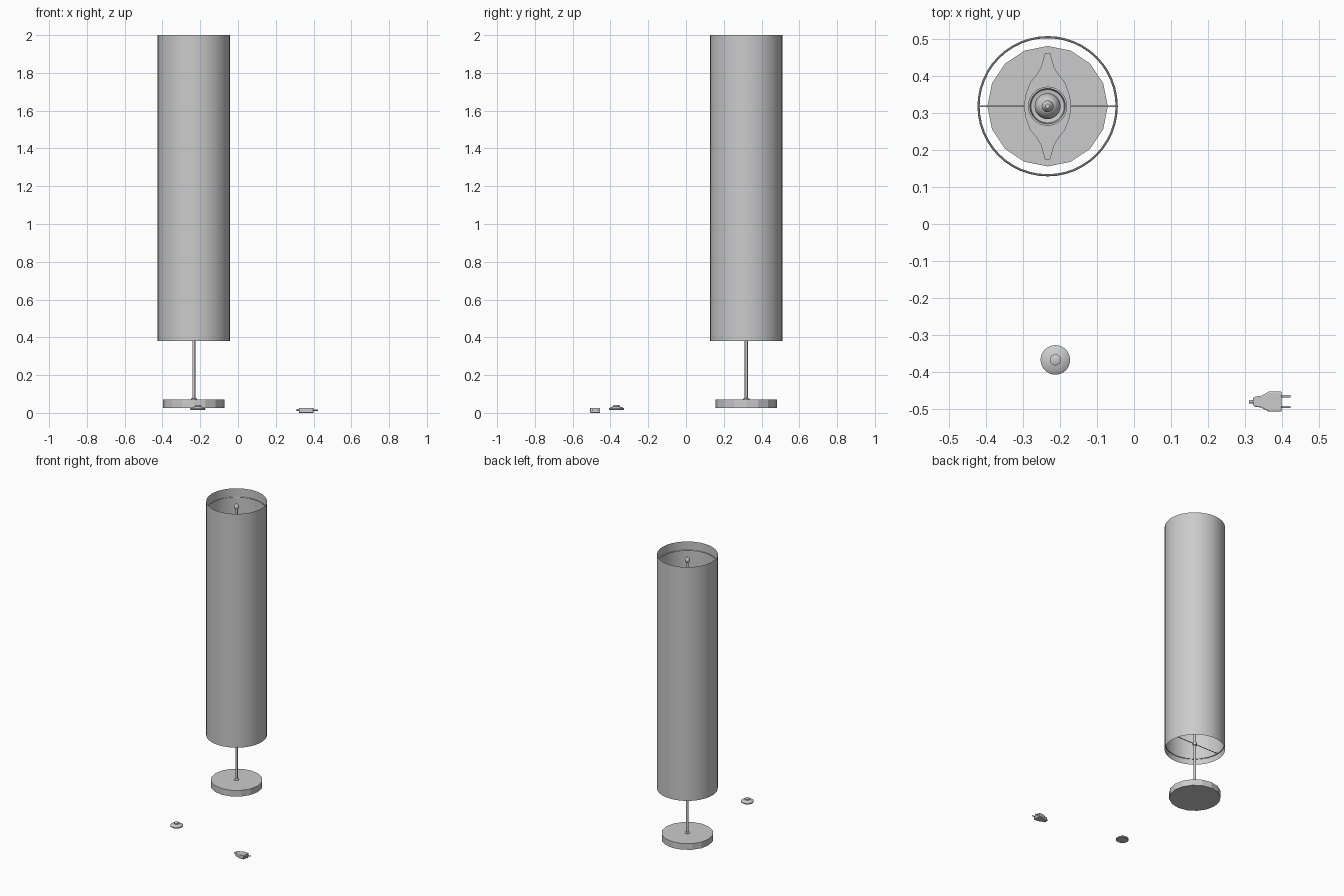
import bpy, bmesh, math
from mathutils import Vector

if "Cube" in bpy.data.objects:
    bpy.data.objects.remove(bpy.data.objects["Cube"])

CX, CY = -0.234, 0.319          # lamp axis


def finish(bm, name, smooth=True):
    bmesh.ops.remove_doubles(bm, verts=bm.verts, dist=1e-5)
    bmesh.ops.recalc_face_normals(bm, faces=bm.faces)
    me = bpy.data.meshes.new(name)
    bm.to_mesh(me)
    bm.free()
    ob = bpy.data.objects.new(name, me)
    bpy.context.collection.objects.link(ob)
    if smooth:
        bpy.ops.object.select_all(action='DESELECT')
        bpy.context.view_layer.objects.active = ob
        ob.select_set(True)
        bpy.ops.object.shade_smooth_by_angle(angle=math.radians(35))
    return ob


def revolve(name, profile, cx=CX, cy=CY, n=32, smooth=True):
    """Lathe a list of (radius, z) points around a vertical axis."""
    bm = bmesh.new()
    vs = [bm.verts.new((cx + r, cy, z)) for r, z in profile]
    es = [bm.edges.new(p) for p in zip(vs, vs[1:])]
    bmesh.ops.spin(bm, geom=vs + es, cent=(cx, cy, 0), axis=(0, 0, 1),
                   angle=math.tau, steps=n, use_duplicate=False)
    return finish(bm, name, smooth)


def ring(name, radius, tube, z, n=48):
    prof = [(radius + tube * math.cos(math.tau * i / 8),
             z + tube * math.sin(math.tau * i / 8)) for i in range(9)]
    return revolve(name, prof, n=n)


def slab(name, outline, z0, z1, bevel=0.0):
    """Extrude an xy outline from z0 to z1."""
    bm = bmesh.new()
    f = bm.faces.new([bm.verts.new((x, y, z0)) for x, y in outline])
    ext = bmesh.ops.extrude_face_region(bm, geom=[f])['geom']
    bmesh.ops.translate(bm, vec=(0, 0, z1 - z0),
                        verts=[v for v in ext if isinstance(v, bmesh.types.BMVert)])
    ob = finish(bm, name)
    if bevel:
        m = ob.modifiers.new("soft_edges", 'BEVEL')
        m.width, m.segments = bevel, 2
    return ob


def rod(name, a, b, r, n=10):
    a, b = Vector(a), Vector(b)
    bpy.ops.mesh.primitive_cylinder_add(vertices=n, radius=r, depth=(b - a).length,
                                        location=(a + b) / 2)
    ob = bpy.context.object
    ob.name = name
    ob.rotation_euler = (b - a).to_track_quat('Z', 'Y').to_euler()
    bpy.ops.object.shade_smooth_by_angle(angle=math.radians(40))
    return ob


# Faceted base, pole and foot collar
revolve("base", [(0, 0.027), (0.163, 0.027), (0.163, 0.07), (0, 0.07)], n=16, smooth=False)
rod("pole", (CX, CY, 0.06), (CX, CY, 1.96), 0.008, 16)
revolve("foot_collar", [(0.016, 0.069), (0.016, 0.075), (0.008, 0.08)], n=16)

# Thin tubular shade with inner wire rings
revolve("shade", [(0.191, 0.38), (0.191, 2.0)], n=48)
ring("shade_ring_lower", 0.187, 0.003, 0.42)
ring("shade_ring_upper", 0.187, 0.003, 1.94)
for s, side in ((-1, "left"), (1, "right")):
    rod("shade_spoke_" + side, (CX + s * 0.007, CY, 0.42), (CX + s * 0.19, CY, 0.42), 0.0025)
revolve("spoke_hub", [(0.008, 0.41), (0.014, 0.41), (0.014, 0.43), (0.008, 0.43)], n=16)

# Leaf-shaped bracket inside the shade
half = [(0.064, 0), (0.06, 0.03), (0.047, 0.065), (0.03, 0.085), (0.018, 0.105),
        (0.011, 0.13), (0.007, 0.144)]
right = [(w, -l) for w, l in reversed(half[1:])] + half
leaf = right + [(-w, l) for w, l in reversed(right)]
slab("bracket_plate", [(CX + x, CY + y) for x, y in leaf], 1.10, 1.104)
for s, side in ((-1, "front"), (1, "back")):
    rod("bracket_screw_" + side, (CX, CY + s * 0.13, 1.097), (CX, CY + s * 0.13, 1.108), 0.004)

# Cup, bulb and top finial
revolve("socket_cup", [(0.008, 1.104), (0.04, 1.105), (0.053, 1.12), (0.053, 1.14),
                       (0.048, 1.14), (0.045, 1.12), (0.02, 1.115)])
revolve("bulb", [(0.016, 1.115), (0.018, 1.14), (0.03, 1.165), (0.035, 1.185),
                 (0.03, 1.205), (0.018, 1.218), (0.008, 1.222)])
revolve("finial", [(0.008, 1.945), (0.014, 1.952), (0.016, 1.963), (0.013, 1.974),
                   (0.006, 1.981), (0, 1.982)], n=20)

# Foot switch
revolve("foot_switch", [(0, 0.015), (0.036, 0.015), (0.04, 0.018), (0.04, 0.024),
                        (0.03, 0.031), (0.015, 0.034), (0.015, 0.041), (0.012, 0.043),
                        (0, 0.043)], -0.213, -0.368)

# Mains plug: tapered body, cable nub and two prongs
PY = -0.481
edge = [(0.40, 0.027), (0.365, 0.027), (0.345, 0.016), (0.328, 0.014), (0.322, 0.009)]
body = [(x, PY + w) for x, w in edge] + [(x, PY - w) for x, w in reversed(edge)]
slab("plug_body", body, 0.0, 0.027, 0.003)
rod("plug_cable_nub", (0.311, PY, 0.0145), (0.325, PY, 0.0145), 0.005)
for s, side in ((-1, "front"), (1, "back")):
    rod("plug_prong_" + side, (0.395, PY + s * 0.0145, 0.0145),
        (0.424, PY + s * 0.0145, 0.0145), 0.0033)
